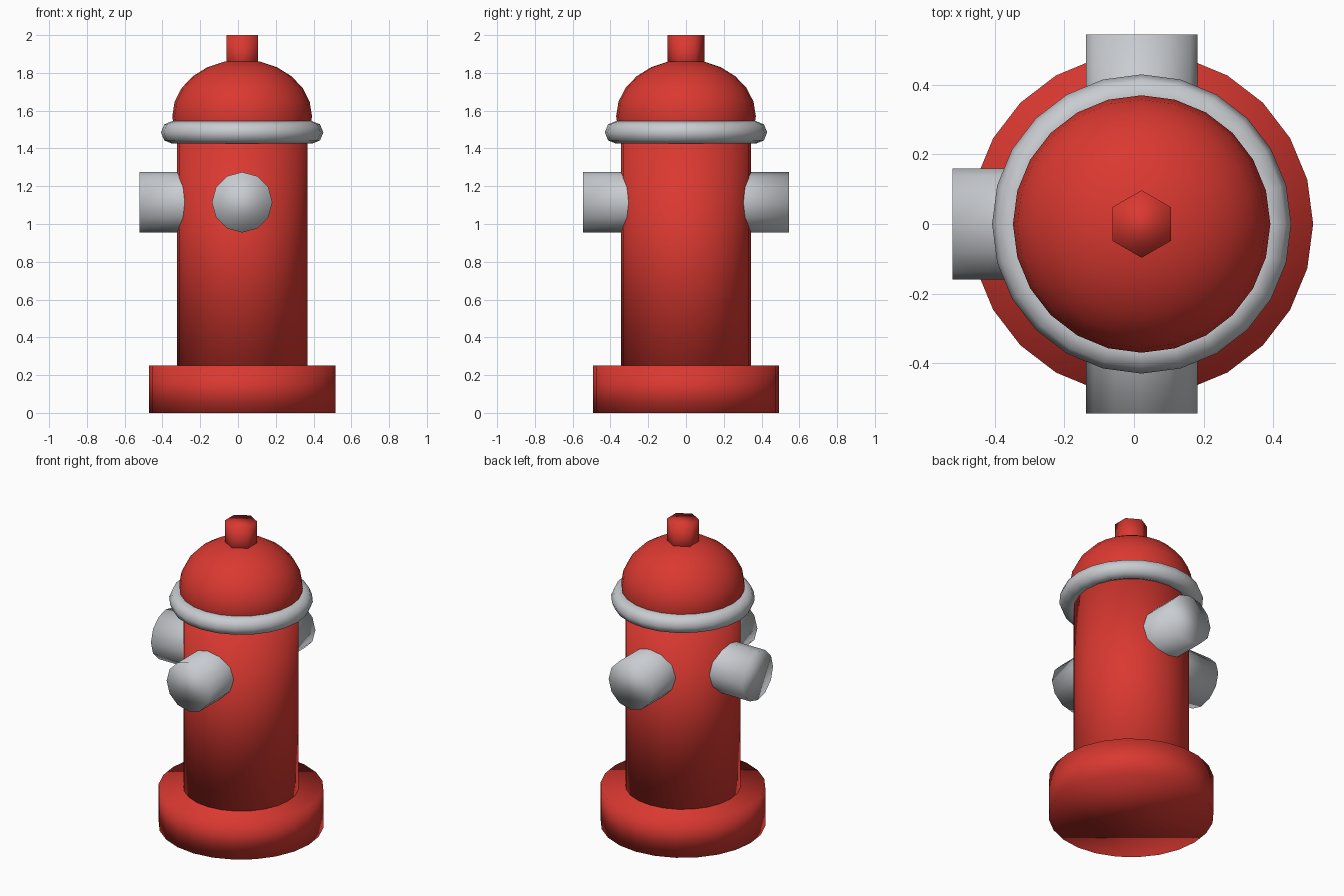
import bpy
from math import radians, cos, sin, tau
from mathutils import Vector

cube = bpy.data.objects.get("Cube")
if cube:
    bpy.data.objects.remove(cube, do_unlink=True)

CX = 0.022  # axis of the body


def material(name, color):
    m = bpy.data.materials.new(name)
    m.use_nodes = True
    m.diffuse_color = color
    m.node_tree.nodes["Principled BSDF"].inputs["Base Color"].default_value = color
    return m


red = material("red paint", (0.70, 0.04, 0.03, 1))
grey = material("light grey metal", (0.58, 0.60, 0.63, 1))


def finish(name, mat):
    obj = bpy.context.object
    obj.name = name
    obj.data.name = name
    obj.data.materials.append(mat)
    bpy.ops.object.shade_smooth()
    return obj


def cylinder(name, mat, radius, start, end, sides, spin=0):
    """Cylinder between two points, turned about its own axis by spin."""
    start, end = Vector(start), Vector(end)
    axis = end - start
    bpy.ops.mesh.primitive_cylinder_add(vertices=sides, radius=radius, depth=axis.length,
                                        location=(start + end) / 2)
    obj = finish(name, mat)
    obj.rotation_euler = axis.to_track_quat('Z', 'Y').to_euler()
    if spin:
        obj.rotation_euler.z += radians(spin)
    return obj


# Base and barrel
cylinder("base", red, 0.493, (CX, 0, 0), (CX, 0, 0.25), 24)
cylinder("barrel", red, 0.345, (CX, 0, 0.2), (CX, 0, 1.5), 24)

# Collar ring
bpy.ops.mesh.primitive_torus_add(location=(CX, 0, 1.485), major_segments=24, minor_segments=8,
                                 major_radius=0.37, minor_radius=0.06)
finish("collar_ring", grey)

# Domed cap
bpy.ops.mesh.primitive_uv_sphere_add(segments=24, ring_count=12, radius=0.37,
                                     location=(CX, 0, 1.57))
dome = finish("dome", red)
dome.scale.z = 0.81

# Hexagonal top nut
cylinder("top_nut", red, 0.097, (CX, 0, 1.8), (CX, 0, 2.0), 6)

# Hose outlets: front, back and right
Z = 1.115
for name, tip in (("front_outlet", (CX, -0.545, Z)),
                  ("back_outlet", (CX, 0.545, Z)),
                  ("right_outlet", (-0.522, 0, Z))):
    cylinder(name, grey, 0.16, (CX, 0, Z), tip, 12)
